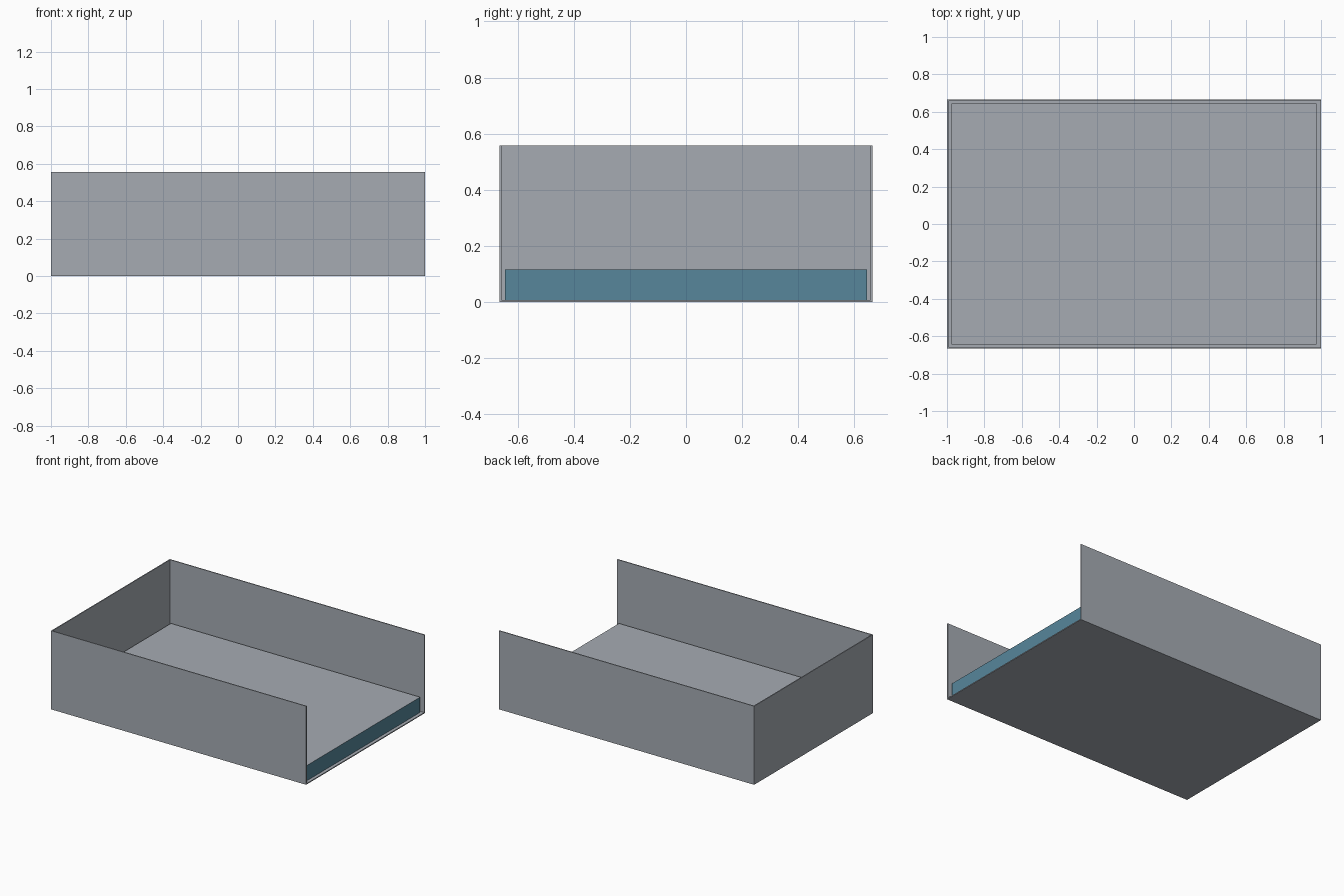
import bpy

cube = bpy.data.objects.get("Cube")
if cube:
    bpy.data.objects.remove(cube, do_unlink=True)


def make_material(name, rgb):
    mat = bpy.data.materials.new(name)
    mat.use_nodes = True
    mat.diffuse_color = (*rgb, 1)
    mat.node_tree.nodes["Principled BSDF"].inputs["Base Color"].default_value = (*rgb, 1)
    return mat


grey = make_material("panel grey", (0.38, 0.41, 0.45))
blue = make_material("edge blue", (0.095, 0.24, 0.33))


def box(name, low, high, *mats):
    """Box between two opposite corners."""
    bpy.ops.mesh.primitive_cube_add(size=1, location=[(a + b) / 2 for a, b in zip(low, high)])
    obj = bpy.context.object
    obj.name = name
    obj.scale = [b - a for a, b in zip(low, high)]
    bpy.ops.object.transform_apply(location=False, rotation=False, scale=True)
    for mat in mats:
        obj.data.materials.append(mat)
    return obj


W, D, H, T = 1.0, 0.665, 0.557, 0.007  # half width, half depth, height, panel thickness

# Thin tray, open at the +x end
box("floor_panel", (-W, -D, 0), (W, D, T), grey)
box("front_wall", (-W, -D, T), (W, -D + T, H), grey)
box("back_wall", (-W, D - T, T), (W, D, H), grey)
box("end_wall", (-W, -D + T, T), (-W + T, D - T, H), grey)

# Slab resting on the floor: grey top, blue edges
slab = box("inner_slab", (-0.977, -0.645, T), (0.977, 0.645, 0.115), grey, blue)
for face in slab.data.polygons:
    face.material_index = 0 if face.normal.z > 0.5 else 1
